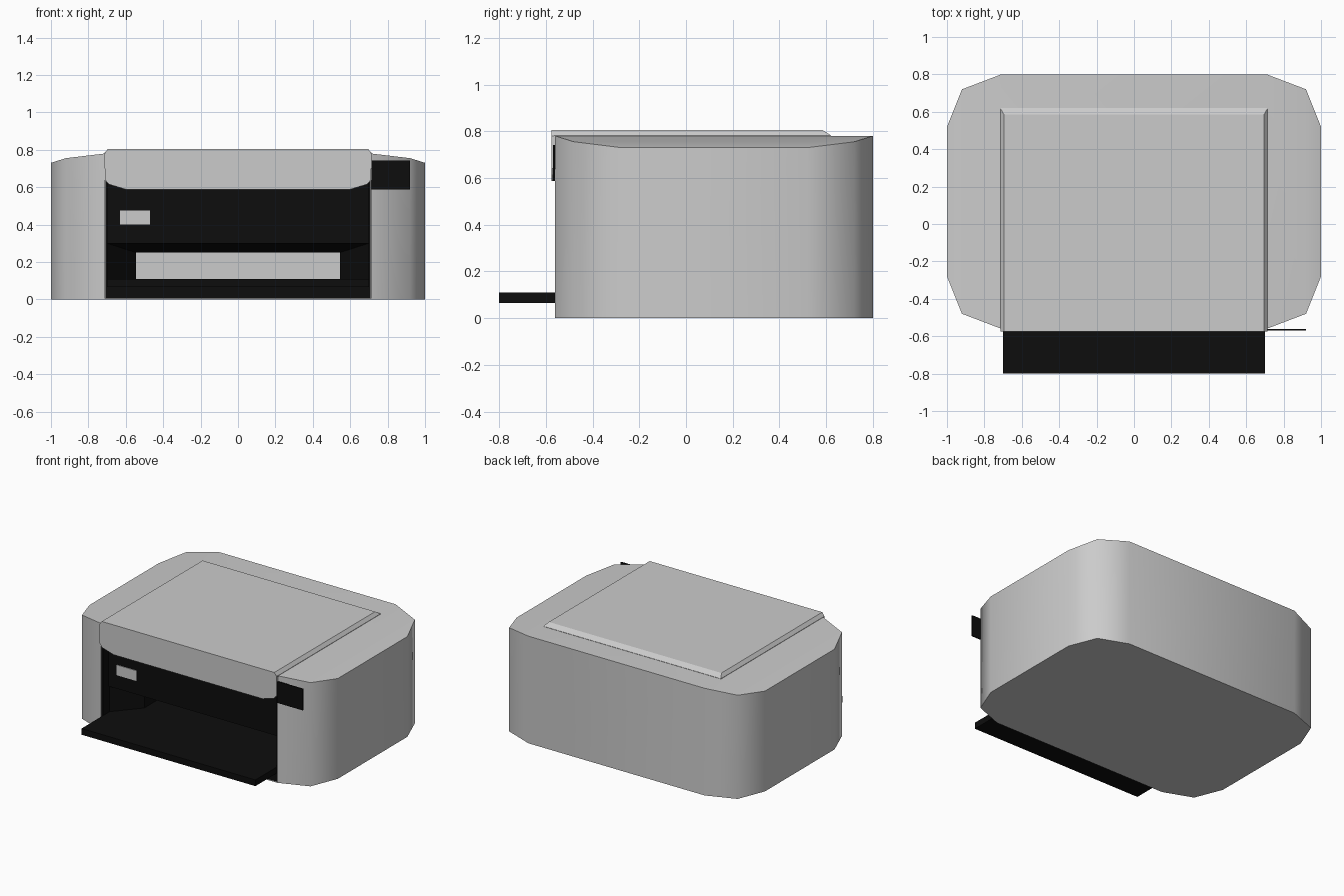
import bpy, bmesh, math

cube = bpy.data.objects.get("Cube")
if cube:
    bpy.data.objects.remove(cube, do_unlink=True)


def material(name, value):
    m = bpy.data.materials.new(name)
    m.use_nodes = True
    color = (value, value, value, 1)
    m.diffuse_color = color
    m.node_tree.nodes["Principled BSDF"].inputs["Base Color"].default_value = color
    return m


GREY = material("light grey plastic", 0.6)
BLACK = material("black plastic", 0.004)


def finish(name, bm, mat, smooth=None, recalc=True):
    if recalc:
        bmesh.ops.recalc_face_normals(bm, faces=bm.faces)
    mesh = bpy.data.meshes.new(name)
    bm.to_mesh(mesh)
    bm.free()
    mesh.materials.append(mat)
    obj = bpy.data.objects.new(name, mesh)
    bpy.context.collection.objects.link(obj)
    if smooth:
        bpy.ops.object.select_all(action='DESELECT')
        obj.select_set(True)
        bpy.context.view_layer.objects.active = obj
        bpy.ops.object.shade_smooth_by_angle(angle=math.radians(smooth))
    return obj


def loft(name, rings, mat, caps=True, smooth=None):
    """Join equal-length closed rings of points into a skin."""
    bm = bmesh.new()
    vs = [[bm.verts.new(p) for p in ring] for ring in rings]
    n = len(rings[0])
    for a, b in zip(vs, vs[1:]):
        for i in range(n):
            j = (i + 1) % n
            bm.faces.new((a[i], a[j], b[j], b[i]))
    if caps:
        bm.faces.new(vs[0])
        bm.faces.new(vs[-1])
    return finish(name, bm, mat, smooth)


def rect_z(x, y0, y1, z):
    return [(-x, y0, z), (x, y0, z), (x, y1, z), (-x, y1, z)]


def rect_y(x, z0, z1, y):
    return [(-x, y, z0), (x, y, z0), (x, y, z1), (-x, y, z1)]


def box(name, x0, x1, y0, y1, z0, z1, mat):
    ring = [(x0, y0), (x1, y0), (x1, y1), (x0, y1)]
    return loft(name, [[(x, y, z) for x, y in ring] for z in (z0, z1)], mat)


# Body: chamfered outline with an open bay at the front, top sloping outward
INNER, BAY = 0.71, 0.5
half = [(INNER, BAY, 0.78), (INNER, -0.56, 0.78), (0.92, -0.48, 0.755),
        (1, -0.28, 0.73), (1, 0.52, 0.73), (0.92, 0.72, 0.755), (INNER, 0.8, 0.78)]
outline = half + [(-x, y, z) for x, y, z in reversed(half)]
bm = bmesh.new()
top = [bm.verts.new(p) for p in outline]
low = [bm.verts.new((x, y, 0)) for x, y, z in outline]
count = len(outline)
for i in range(count):
    j = (i + 1) % count
    bm.faces.new((low[i], low[j], top[j], top[i]))
for r in (top[:7], top[:6:-1]):
    bm.faces.new((r[0], r[1], r[2], r[5], r[6]))
    bm.faces.new(r[2:6])
bm.faces.new((top[0], top[6], top[7], top[13]))
finish("body", bm, GREY, 50)

# Floor panel under the whole body
loft("floor_panel", [[(x, y, z) for x, y, _ in outline[1:-1]] for z in (0, 0.004)], GREY)

# Lid: chamfered slab with a rounded flap hanging at the front
loft("lid", [rect_z(0.715, -0.56, 0.62, 0.77), rect_z(0.715, -0.565, 0.62, 0.782),
             rect_z(0.695, -0.575, 0.585, 0.805)], GREY, smooth=30)
flap = [(0.695, 0.805), (0.713, 0.78), (0.712, 0.64), (0.69, 0.615), (0.6, 0.588)]
flap += [(-x, z) for x, z in reversed(flap)]
loft("lid_flap", [[(x, y, z) for x, z in flap] for y in (-0.575, -0.5)], GREY, smooth=30)

# Dark inside of the bay: upper panel, side liners, lower block
box("bay_panel", -0.705, 0.705, -0.49, -0.46, 0.3, 0.77, BLACK)
for side, s in (("left", 1), ("right", -1)):
    xs = sorted((s * 0.699, s * 0.7095))
    box(side + "_bay_liner", xs[0], xs[1], -0.555, -0.4, 0.004, 0.77, BLACK)
box("bay_sill", -0.705, 0.705, -0.555, BAY, 0.005, 0.066, BLACK)

# Paper slot: funnel narrowing into a deep tunnel with a light end wall
loft("paper_slot", [rect_y(0.7, 0.108, 0.3, -0.48), rect_y(0.545, 0.108, 0.25, -0.3),
                    rect_y(0.545, 0.108, 0.25, 0.49)], BLACK, caps=False)
box("slot_end", -0.55, 0.55, 0.485, 0.495, 0.1, 0.26, GREY)

# Output tray
box("output_tray", -0.7, 0.7, -0.8, 0.48, 0.065, 0.11, BLACK)

# Small light label plate and the control panel
box("label_plate", -0.63, -0.47, -0.495, -0.489, 0.4, 0.475, GREY)
box("control_panel", 0.715, 0.92, -0.57, -0.561, 0.587, 0.742, BLACK)
